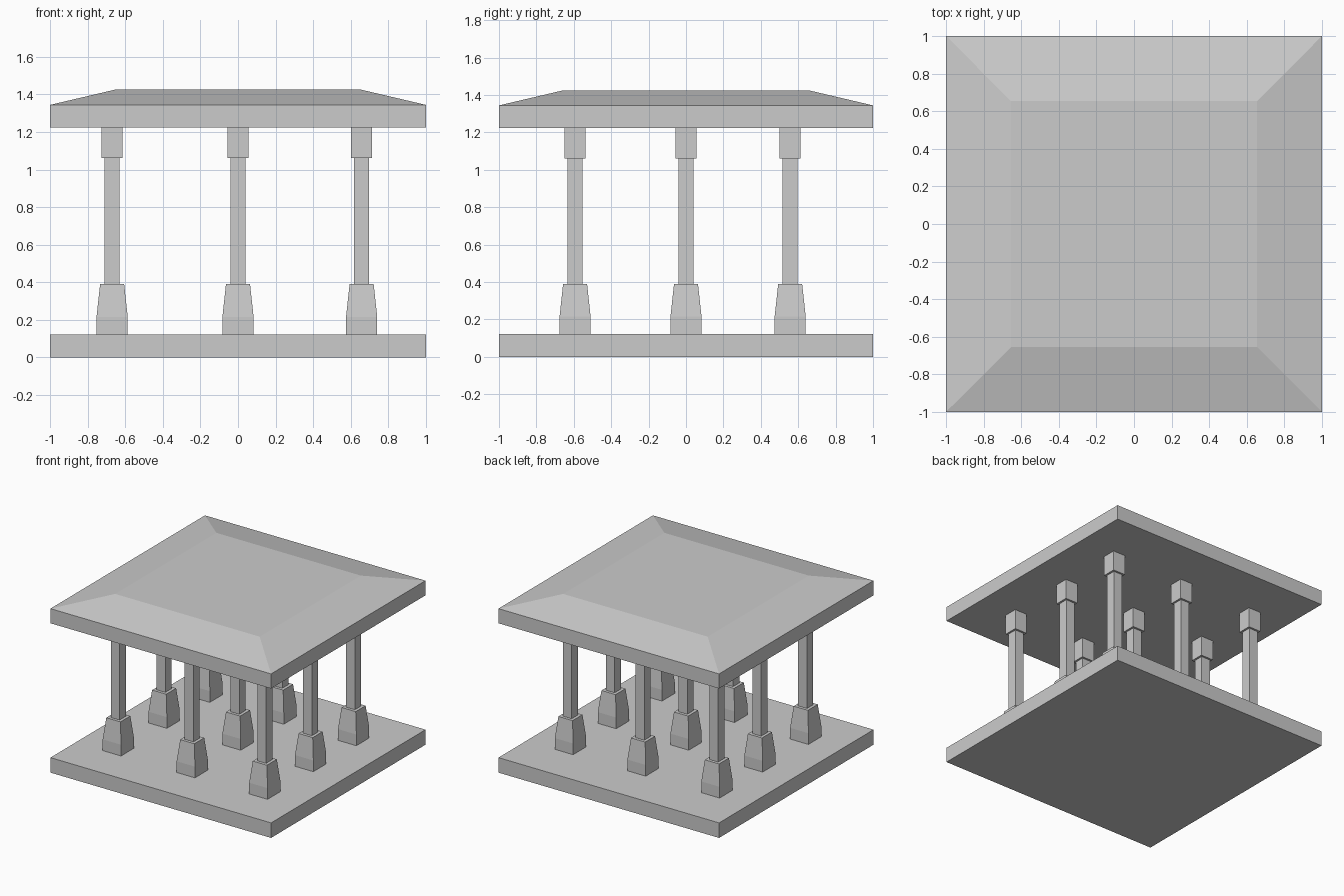
import bpy, bmesh

if "Cube" in bpy.data.objects:
    bpy.data.objects.remove(bpy.data.objects["Cube"])


def stack(name, sections, x=0, y=0):
    """Closed square solid through (half width, height) sections."""
    bm = bmesh.new()
    rings = [[bm.verts.new((sx * h, sy * h, z))
              for sx, sy in ((-1, -1), (1, -1), (1, 1), (-1, 1))]
             for h, z in sections]
    bm.faces.new(rings[0][::-1])
    bm.faces.new(rings[-1])
    for low, high in zip(rings, rings[1:]):
        for i in range(4):
            j = (i + 1) % 4
            bm.faces.new((low[i], low[j], high[j], high[i]))
    mesh = bpy.data.meshes.new(name)
    bm.to_mesh(mesh)
    bm.free()
    obj = bpy.data.objects.new(name, mesh)
    obj.location = (x, y, 0)
    bpy.context.collection.objects.link(obj)
    return obj


# Floor slab and roof slab with its sloping top
stack("floor_slab", [(1, 0), (1, 0.123)])
stack("roof", [(1, 1.224), (1, 1.344), (0.655, 1.425)])

# Three by three grid of columns: tapered pedestal, shaft and block capital
for row, y in enumerate((-0.593, 0, 0.557)):
    for col, x in enumerate((-0.67, 0, 0.658)):
        tag = f"{row}_{col}"
        stack(f"pedestal_{tag}", [(0.083, 0.123), (0.083, 0.215), (0.064, 0.39)], x, y)
        stack(f"shaft_{tag}", [(0.04, 0.295), (0.04, 1.15)], x, y)
        stack(f"capital_{tag}", [(0.056, 1.06), (0.056, 1.224)], x, y)
